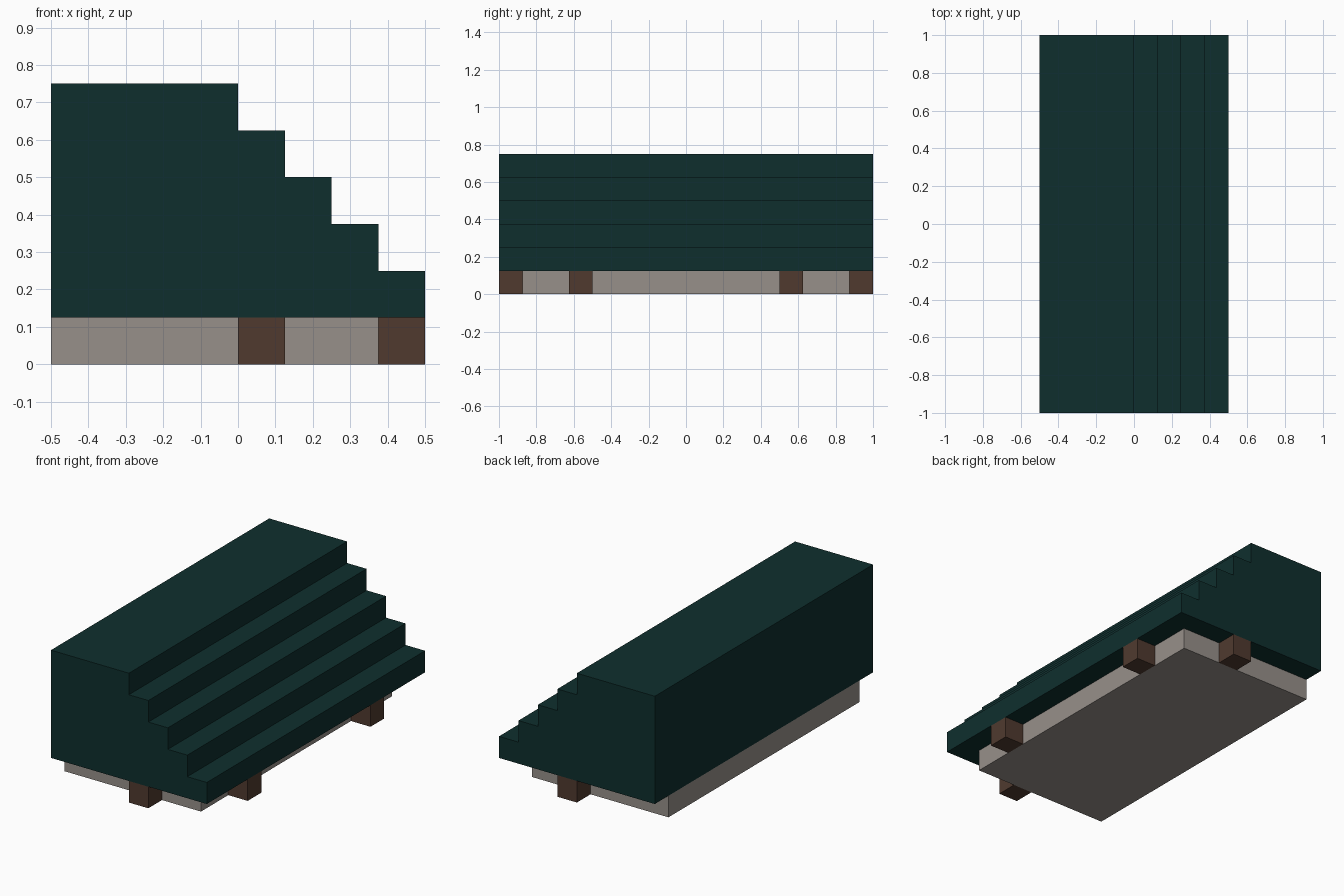
import bpy
import bmesh

cube = bpy.data.objects.get("Cube")
if cube:
    bpy.data.objects.remove(cube, do_unlink=True)


def make_material(name, color):
    mat = bpy.data.materials.new(name)
    mat.use_nodes = True
    mat.diffuse_color = (*color, 1)
    bsdf = next(n for n in mat.node_tree.nodes if n.type == 'BSDF_PRINCIPLED')
    bsdf.inputs["Base Color"].default_value = (*color, 1)
    return mat


green = make_material("dark green", (0.0045, 0.028, 0.027))
grey = make_material("warm grey", (0.31, 0.28, 0.255))
brown = make_material("dark brown", (0.08, 0.042, 0.028))


def extrude_profile(name, points, y0, y1, mat):
    """Extrude an XZ outline from y0 to y1."""
    bm = bmesh.new()
    face = bm.faces.new([bm.verts.new((x, y0, z)) for x, z in points])
    result = bmesh.ops.extrude_face_region(bm, geom=[face])
    verts = [v for v in result["geom"] if isinstance(v, bmesh.types.BMVert)]
    bmesh.ops.translate(bm, verts=verts, vec=(0, y1 - y0, 0))
    bmesh.ops.recalc_face_normals(bm, faces=bm.faces)
    mesh = bpy.data.meshes.new(name)
    bm.to_mesh(mesh)
    bm.free()
    mesh.materials.append(mat)
    obj = bpy.data.objects.new(name, mesh)
    bpy.context.collection.objects.link(obj)
    return obj


def box(name, x0, x1, y0, y1, z0, z1, mat):
    return extrude_profile(name, [(x0, z0), (x1, z0), (x1, z1), (x0, z1)], y0, y1, mat)


U = 0.125  # size of one step and one block

# Stepped roof: flat top on the -x side, five equal steps down to +x
outline = [(-0.5, U), (0.5, U)]
for i in range(5):
    x, z = 0.5 - i * U, (i + 2) * U
    outline += [(x, z), (x - U, z)]
outline[-1] = (-0.5, 0.75)
extrude_profile("stepped_roof", outline, -1, 1, green)

# Recessed base slab
box("base_slab", -0.5, 0.375, -0.875, 0.875, 0, U, grey)

# Support blocks under the overhang, mirrored front to back
for side, s in (("front", -1), ("back", 1)):
    for part, x, y in (("end_block", 0.0, 0.9375), ("eave_block", 0.375, 0.5625)):
        box(f"{side}_{part}", x, x + U, s * y - U / 2, s * y + U / 2, 0, U, brown)
